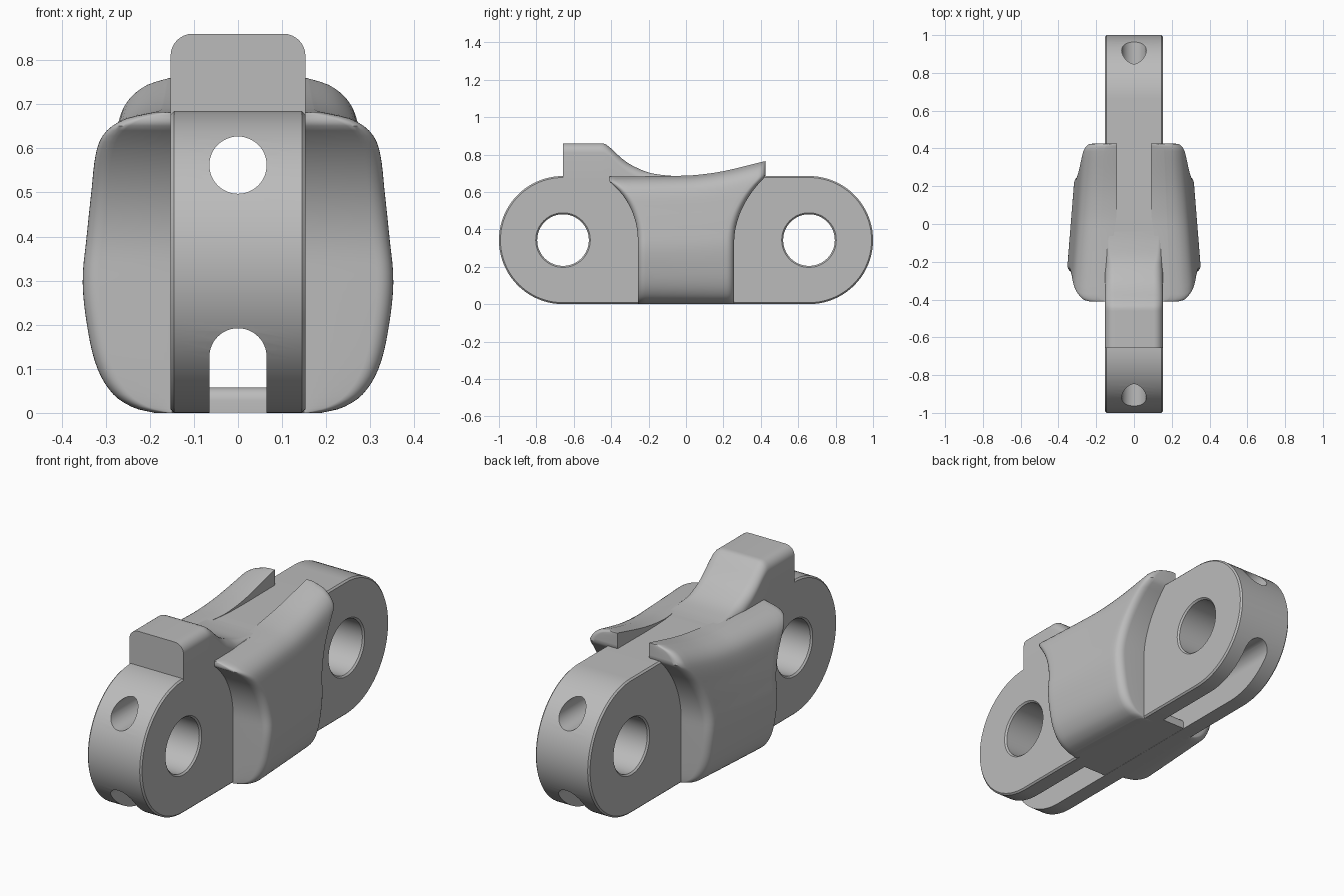
import bpy, bmesh
from math import sin, cos, pi, sqrt, radians

if "Cube" in bpy.data.objects:
    bpy.data.objects.remove(bpy.data.objects["Cube"], do_unlink=True)

steel = bpy.data.materials.new("plain grey")
steel.use_nodes = True
steel.diffuse_color = (0.5, 0.5, 0.5, 1)
steel.node_tree.nodes["Principled BSDF"].inputs["Base Color"].default_value = (0.5, 0.5, 0.5, 1)

HALF = 0.153      # half thickness of the bar
RAD = 0.3425      # radius of the rounded ends
PIN_Y = 1 - RAD   # pin hole distance from the middle
FLARE = 0.40      # clearance radius around each pin


def loft(name, rings, paired_caps=False):
    """Skin a list of closed rings and cap both ends."""
    bm = bmesh.new()
    loops = [[bm.verts.new(p) for p in ring] for ring in rings]
    n = len(loops[0])
    for a, b in zip(loops, loops[1:]):
        for i in range(n):
            j = (i + 1) % n
            bm.faces.new((a[i], a[j], b[j], b[i]))
    for cap in (loops[0], loops[-1]):
        if paired_caps:
            for i in range(n // 2 - 1):
                bm.faces.new((cap[i], cap[i + 1], cap[n - 2 - i], cap[n - 1 - i]))
        else:
            bm.faces.new(cap)
    bmesh.ops.recalc_face_normals(bm, faces=bm.faces)
    mesh = bpy.data.meshes.new(name)
    bm.to_mesh(mesh)
    bm.free()
    mesh.materials.append(steel)
    obj = bpy.data.objects.new(name, mesh)
    bpy.context.collection.objects.link(obj)
    return obj


def select(obj):
    bpy.ops.object.select_all(action='DESELECT')
    obj.select_set(True)
    bpy.context.view_layer.objects.active = obj


def cut(obj, cutter):
    cutter.hide_render = True
    mod = obj.modifiers.new("cut", 'BOOLEAN')
    mod.operation, mod.solver, mod.object = 'DIFFERENCE', 'EXACT', cutter
    select(obj)
    bpy.ops.object.modifier_apply(modifier=mod.name)
    bpy.data.objects.remove(cutter, do_unlink=True)


def curve(points, t):
    """Smooth interpolation through (t, value) points."""
    if t <= points[0][0]:
        return points[0][1]
    last = len(points) - 1

    def slope(i):
        a, b = points[max(i - 1, 0)], points[min(i + 1, last)]
        return (b[1] - a[1]) / (b[0] - a[0])
    for i in range(last):
        (t0, v0), (t1, v1) = points[i], points[i + 1]
        if t <= t1:
            h = t1 - t0
            s = (t - t0) / h
            return (v0 * (1 + 2 * s) * (1 - s) ** 2 + v1 * s * s * (3 - 2 * s)
                    + slope(i) * h * s * (1 - s) ** 2 + slope(i + 1) * h * s * s * (s - 1))
    return points[last][1]


def circle(r, n=64):
    return [(r * cos(2 * pi * i / n), r * sin(2 * pi * i / n)) for i in range(n)]


# Bar: rounded-end plate with softened rims
def stadium(x, r, n=40):
    ring = []
    for side in (1, -1):
        for i in range(n + 1):
            a = -pi / 2 + pi * i / n
            ring.append((x, side * (PIN_Y + r * cos(a)), RAD + side * r * sin(a)))
    return ring


rim = 0.008
bar = loft("link_bar", [stadium(-HALF, RAD - rim), stadium(rim - HALF, RAD),
                        stadium(HALF - rim, RAD), stadium(HALF, RAD - rim)])

# Pin holes with chamfered rims
for side in (-1, 1):
    steps = [(-HALF - .01, .156), (rim - HALF, .138), (HALF - rim, .138), (HALF + .01, .156)]
    cut(bar, loft("pin_cutter", [[(x, side * PIN_Y + p, RAD + q) for p, q in circle(r)]
                                 for x, r in steps]))

# Long round bore and arched channel running front to back
cut(bar, loft("bore_cutter", [[(p, y, .562 + q) for p, q in circle(.065, 48)]
                              for y in (-1.1, 1.1)]))
arch = [(-.065, -.1)] + [(-.065 * cos(pi * i / 24), .127 + .065 * sin(pi * i / 24))
                         for i in range(25)] + [(.065, -.1)]
cut(bar, loft("channel_cutter", [[(x, y, z) for x, z in arch] for y in (-1.1, 1.1)]))

# Bridge closing the channel in the middle, with rounded upper ends
side_shape = [(-.3, .001), (.3, .001)]
for side in (1, -1):
    arc = [(side * (.27 + .03 * cos(pi * i / 12)), .028 + .03 * sin(pi * i / 12)) for i in range(7)]
    side_shape += arc if side > 0 else arc[::-1]
bridge = loft("channel_bridge", [[(x, y, z) for y, z in side_shape] for x in (-.07, .07)])

# Stop block with a concave ramp falling to the bar
ramp = [(-.43, .855), (-.4, .832), (-.35, .785), (-.3, .748), (-.2, .704), (-.1, .688), (0, .684)]
rings = []
for y in [-PIN_Y, -.46, -.445] + [-.43 + .43 * i / 24 for i in range(25)]:
    top = .86 if y < -.44 else curve(ramp, y)
    r = min(.05, top - .662)
    corner = [(HALF - r + r * cos(pi * i / 16), top - r + r * sin(pi * i / 16)) for i in range(9)]
    half = [(HALF, .66)] + corner
    rings.append([(x, y, z) for x, z in half] + [(-x, y, z) for x, z in reversed(half)])
block = loft("stop_block", rings)

# Side wings: flared around the pins, bulging low, rising to the rear
bulge = [(0, .19), (.015, .235), (.06, .284), (.15, .322), (.29, .345), (.44, .355), (.58, .346),
         (.73, .333), (.87, .317), (.935, .293), (.98, .245), (1, .185)]
crest = [(-.41, .682), (-.2, .684), (-.05, .686), (.05, .69), (.2, .711), (.42, .764)]
inner = [(-.26, .15), (-.1, .115), (.06, .092), (.42, .09)]


def reach(z, limit):
    if z < RAD:
        return PIN_Y - FLARE
    return min(limit, PIN_Y - sqrt(max(FLARE ** 2 - (z - RAD) ** 2, 0)))


def wing_ring(t, side, r=.04):
    y0, y1 = -reach(t * .684, .41), reach(t * .75, .425)
    arc = [pi / 2 * i / 6 for i in range(7)]
    spots = [(y0 + r * (1 - cos(a)), r * (1 - sin(a))) for a in arc]
    spots += [(y0 + r + (y1 - y0 - 2 * r) * i / 20, 0) for i in range(1, 20)]
    spots += [(y1 - r * (1 - cos(a)), r * (1 - sin(a))) for a in reversed(arc)]
    outer_row, inner_row = [], []
    for y, inset in spots:
        width = curve(bulge, t) * (1 - .226 * (y + .25)) - inset
        z = t * curve(crest, y)
        xi = curve(inner, y)
        outer_row.append((side * max(width, xi + .005), y, z))
        inner_row.append((side * xi, y, z))
    return outer_row + inner_row[::-1]


# Levels cluster at the bottom and top for rounded rims
levels = [(1 - cos(pi * i / 44)) / 2 for i in range(45)]
wings = [loft(name, [wing_ring(t, side) for t in levels], True)
         for name, side in (("left_wing", 1), ("right_wing", -1))]

for obj in [bar, bridge, block] + wings:
    select(obj)
    bpy.ops.object.shade_smooth_by_angle(angle=radians(35))
